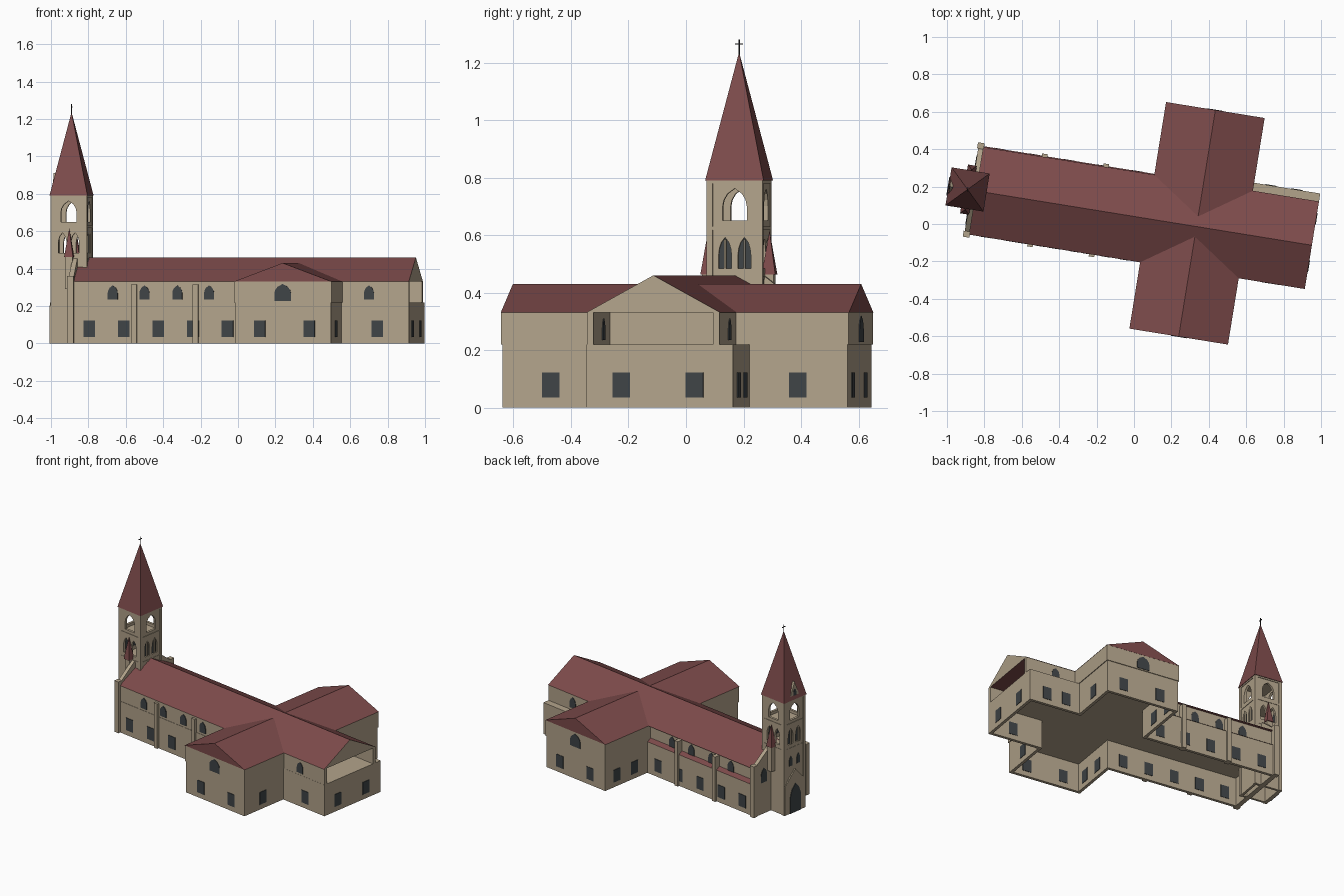
import bpy, bmesh, math
from mathutils import Vector

if "Cube" in bpy.data.objects:
    bpy.data.objects.remove(bpy.data.objects["Cube"])

TURN = math.radians(-9.2)   # the whole church stands slightly turned
MID = 0.04                  # centre line of nave and tower


def material(name, rgb):
    m = bpy.data.materials.new(name)
    m.use_nodes = True
    m.diffuse_color = (*rgb, 1)
    m.node_tree.nodes["Principled BSDF"].inputs["Base Color"].default_value = (*rgb, 1)
    return m


STONE = material("stone", (0.45, 0.37, 0.26))
TILE = material("roof tile", (0.205, 0.07, 0.07))
GLASS = material("dark glass", (0.05, 0.058, 0.062))
IRON = material("iron", (0.02, 0.02, 0.022))


def prism(name, pts, axis, a, b, mat, open_bottom=False):
    """Extrude a 2D outline along axis u, v or z, in the church's own frame."""
    place = {"u": lambda p, t: (t, p[0], p[1]),
             "v": lambda p, t: (p[0], t, p[1]),
             "z": lambda p, t: (p[0], p[1], t)}[axis]
    bm = bmesh.new()
    lo = [bm.verts.new(place(p, a)) for p in pts]
    hi = [bm.verts.new(place(p, b)) for p in pts]
    bottom = bm.faces.new(lo)
    bm.faces.new(hi)
    for i in range(len(pts)):
        j = (i + 1) % len(pts)
        bm.faces.new((lo[i], lo[j], hi[j], hi[i]))
    bmesh.ops.recalc_face_normals(bm, faces=bm.faces)
    if open_bottom:
        bm.faces.remove(bottom)
    mesh = bpy.data.meshes.new(name)
    bm.to_mesh(mesh)
    bm.free()
    mesh.materials.append(mat)
    ob = bpy.data.objects.new(name, mesh)
    ob.rotation_euler.z = TURN
    bpy.context.collection.objects.link(ob)
    return ob


def rect(x0, x1, y0, y1):
    return [(x0, y0), (x1, y0), (x1, y1), (x0, y1)]


def box(name, u0, u1, v0, v1, z0, z1, mat=STONE):
    return prism(name, rect(u0, u1, v0, v1), "z", z0, z1, mat)


def shell(name, pts, z1, thick):
    ob = prism(name, pts, "z", 0, z1, STONE, open_bottom=True)
    mod = ob.modifiers.new("walls", "SOLIDIFY")
    mod.thickness, mod.offset, mod.use_even_offset = thick, -1, True
    return ob


def arch(s, w, z0, z1):
    """Pointed arch outline."""
    h, spring = w / 2, z0 + (z1 - z0) * 0.45
    rise = z1 - spring
    side = [(1, 0), (0.9, 0.35), (0.6, 0.7), (0, 1)]
    right = [(s + h * x, spring + rise * y) for x, y in side]
    left = [(s - h * x, spring + rise * y) for x, y in side[-2::-1]]
    return [(s - h, z0), (s + h, z0)] + right + left


def window(name, axis, plane, out, outline, deep=0.023):
    a, b = sorted((plane + out * 0.003, plane - out * deep))
    return prism(name, outline, axis, a, b, GLASS)


# Lower storey: hollow cross-shaped shell
W, E, T0, T1 = -0.875, 0.957, 0.072, 0.592
S, N, SS, NN, NE = -0.195, 0.28, -0.55, 0.665, 0.32
shell("lower_walls", [(W, S), (T0, S), (T0, SS), (T1, SS), (T1, S), (E, S), (E, NE),
                      (T1, NE), (T1, NN), (T0, NN), (T0, N), (W, N)], 0.22, 0.02)

# Upper storey
box("nave_upper_walls", W, T1, S + 0.002, 0.255, 0.22, 0.33)
box("transept_upper_walls", T0 - 0.005, T1 + 0.005, SS - 0.005, NN + 0.005, 0.22, 0.33)
box("choir_south_wall", T1, E, S + 0.001, S + 0.024, 0.22, 0.33)
box("choir_north_wall", T1, E, 0.25, 0.273, 0.22, 0.33)

# Roofs
roof = prism("nave_roof", [(S - 0.002, 0.33), (0.277, 0.33), (MID, 0.46)], "u", -0.865, E, TILE)
roof.data.materials.append(STONE)
for f in roof.data.polygons:
    f.material_index = int(abs(f.normal.x) > 0.9)
prism("transept_roof", [(0.065, 0.33), (0.599, 0.33), (0.332, 0.43)], "v", SS - 0.006, NN + 0.006, TILE)
prism("aisle_roof", [(0.25, 0.22), (0.282, 0.22), (0.25, 0.242)], "u", W, T0, TILE)

# Square lower windows
def lower_windows(axis, plane, out, centres):
    for c in centres:
        window("lower_window", axis, plane, out, rect(c - 0.031, c + 0.031, 0.035, 0.122))


nave_bays = [-0.773 + 0.187 * i for i in range(5)]
lower_windows("v", S, -1, nave_bays + [0.787])
lower_windows("v", N, 1, nave_bays)
lower_windows("v", SS, -1, (0.206, 0.474))
lower_windows("v", NN, 1, (0.206, 0.474))
lower_windows("v", NE, 1, (0.69, 0.83))
lower_windows("u", E, 1, (-0.073, 0.185))
lower_windows("u", T1, 1, (-0.38, 0.49))
lower_windows("u", T0, -1, (-0.45, -0.3, 0.4, 0.56))

# Pointed upper windows
for c in (-0.647, -0.475, -0.297, -0.125, 0.741):
    outline = arch(c, 0.054, 0.235, 0.31)
    window("upper_window_south", "v", S, -1, outline, 0.027)
    window("upper_window_north", "v", 0.273 if c > 0 else 0.255, 1, outline, 0.026)
for plane, out in ((SS - 0.005, -1), (NN + 0.005, 1)):
    window("transept_window", "v", plane, out, arch(0.332, 0.09, 0.228, 0.318), 0.004)

# Buttresses along the nave
for c in (-0.53, -0.197):
    box("south_buttress", c - 0.015, c + 0.015, S - 0.014, S + 0.01, 0, 0.315)
    box("north_buttress", c - 0.015, c + 0.015, 0.25, N + 0.014, 0, 0.315)

# West facade with raised gable and corner posts
prism("west_facade", [(S, 0), (N, 0), (N, 0.345), (MID + 0.1, 0.455), (MID - 0.1, 0.455), (S, 0.345)],
      "u", -0.887, -0.86, STONE)
for v in (S - 0.002, N + 0.002):
    box("corner_post", -0.893, -0.857, v - 0.016, v + 0.016, 0, 0.36)
for v in (-0.12, 0.2):
    window("facade_window", "u", -0.887, -1, arch(v, 0.055, 0.22, 0.32), 0.004)

# Tower
TU, H = -0.908, 0.095
tower = shell("tower", rect(TU - H, TU + H, MID - H, MID + H), 0.79, 0.016)


def cut(outline, axis, a, b):
    cutter = prism("tower_cutter", outline, axis, a, b, STONE)
    cutter.hide_render = True
    cutter.hide_viewport = True
    cutter.display_type = "WIRE"
    mod = tower.modifiers.new("opening", "BOOLEAN")
    mod.object, mod.operation, mod.solver = cutter, "DIFFERENCE", "EXACT"


for axis, c in (("u", MID), ("v", TU)):
    a, b = (TU - 0.2, TU + 0.2) if axis == "u" else (MID - 0.2, MID + 0.2)
    cut(arch(c, 0.085, 0.65, 0.762), axis, a, b)
    for s in (-0.034, 0.034):
        cut(arch(c + s, 0.045, 0.483, 0.592), axis, a, b)

# Glazed lower belfry openings, with a mullion, on the east and west
for side in (-1, 1):
    for s in (-0.034, 0.034):
        c, plane = MID + s, TU + side * H
        window("belfry_pane", "u", plane - side * 0.012, side, arch(c, 0.045, 0.483, 0.592), 0.003)
        box("belfry_mullion", plane - 0.007, plane + 0.003, c - 0.003, c + 0.003, 0.483, 0.585)
        prism("tower_small_window", arch(c, 0.03, 0.33, 0.4), "u", plane - 0.003, plane + 0.003, GLASS)

# String courses and corner strips
for z, r in ((0.445, 0.097), (0.618, 0.098), (0.78, 0.099)):
    box("string_course", TU - r, TU + r, MID - r, MID + r, z, z + 0.012)
for i in (-1, 1):
    for j in (-1, 1):
        u, v = TU + i * 0.088, MID + j * 0.088
        box("corner_strip", u - 0.011, u + 0.011, v - 0.011, v + 0.011, 0, 0.785)


def spire(name, u, v, r, z0, z1):
    ob = prism(name, rect(u - r, u + r, v - r, v + r), "z", z0, z1, TILE)
    for p in ob.data.vertices:
        if p.co.z > (z0 + z1) / 2:
            p.co = Vector((u + (p.co.x - u) * 0.01, v + (p.co.y - v) * 0.01, z1))
    return ob


# Spire, west gable and cross
spire("spire", TU, MID, 0.103, 0.79, 1.232)
prism("spire_gable", [(MID - 0.05, 0.79), (MID + 0.05, 0.79), (MID, 0.91)], "u", TU - H - 0.002, TU - H + 0.015, STONE)
prism("gable_window", arch(MID, 0.025, 0.815, 0.86), "u", TU - H - 0.005, TU - H, GLASS)
box("cross_post", TU - 0.002, TU + 0.002, MID - 0.002, MID + 0.002, 1.22, 1.28, IRON)
box("cross_arm", TU - 0.002, TU + 0.002, MID - 0.014, MID + 0.014, 1.262, 1.267, IRON)

# Side turrets with little spires
for side in (-1, 1):
    v = MID + side * 0.108
    box("turret", TU - 0.015, TU + 0.025, v - 0.018, v + 0.018, 0.29, 0.465)
    spire("turret_spire", TU + 0.005, v, 0.024, 0.462, 0.615)

# West door under a gabled porch
F = TU - H
prism("porch", [(MID - H, 0), (MID + H, 0), (MID + H, 0.2), (MID, 0.3), (MID - H, 0.2)], "u", F - 0.008, F + 0.004, STONE)
prism("west_door", arch(MID, 0.1, 0, 0.2), "u", F - 0.012, F - 0.006, GLASS)
